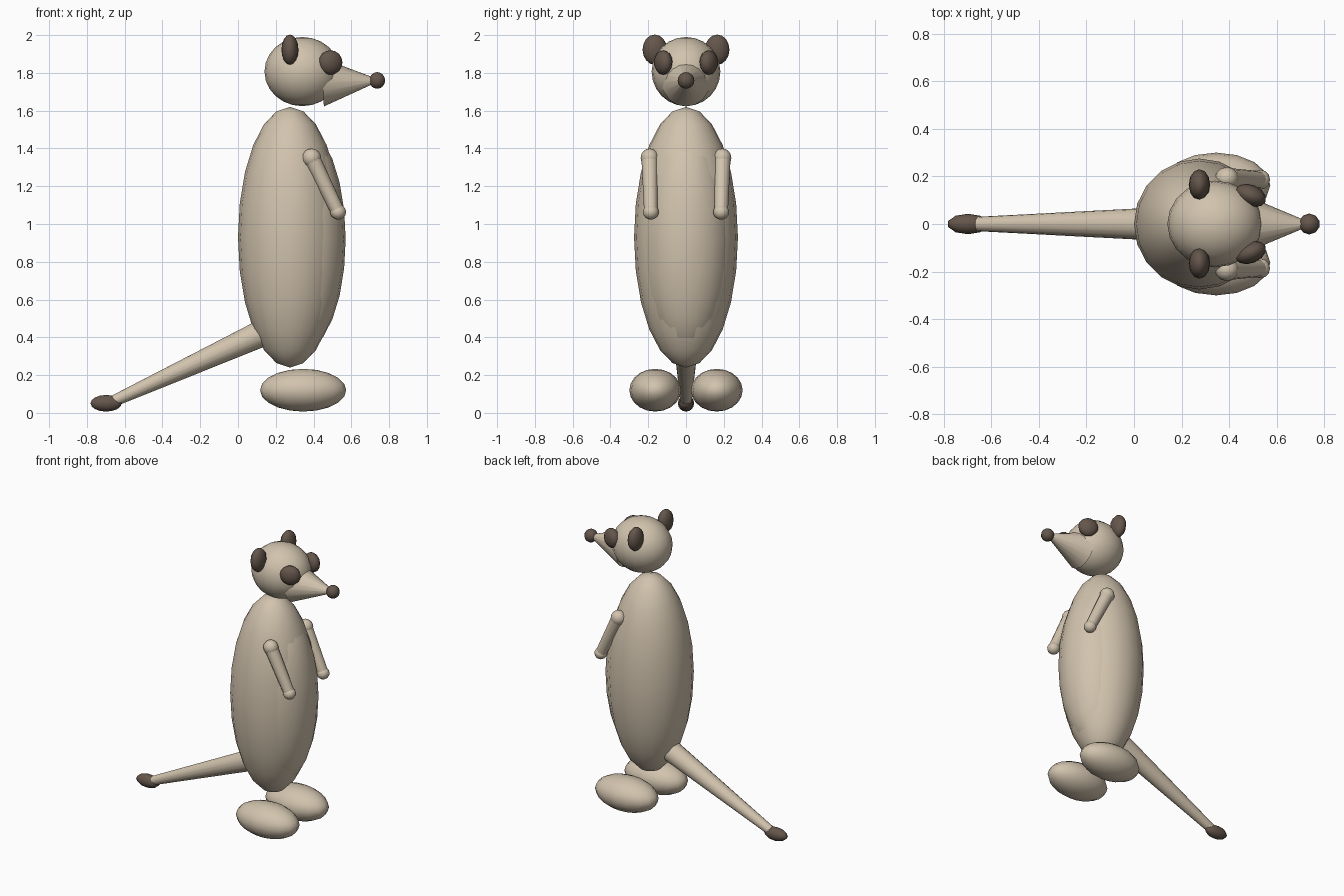
import bpy
from mathutils import Vector

if "Cube" in bpy.data.objects:
    bpy.data.objects.remove(bpy.data.objects["Cube"], do_unlink=True)


def material(name, color):
    m = bpy.data.materials.new(name)
    m.use_nodes = True
    m.diffuse_color = color
    m.node_tree.nodes["Principled BSDF"].inputs["Base Color"].default_value = color
    return m


tan = material("tan fur", (0.64, 0.545, 0.42, 1))
dark = material("dark brown fur", (0.127, 0.092, 0.071, 1))


def finish(name, mat, angle=1.0):
    ob = bpy.context.object
    ob.name = name
    ob.data.materials.append(mat)
    bpy.ops.object.shade_smooth_by_angle(angle=angle)
    return ob


def ellipsoid(name, loc, radii, mat, segs=20, rings=12, yaw=0):
    bpy.ops.mesh.primitive_uv_sphere_add(segments=segs, ring_count=rings, radius=1,
                                         location=loc, rotation=(0, 0, yaw))
    bpy.context.object.scale = radii
    return finish(name, mat)


def limb(name, start, end, r1, r2, mat, sides=16):
    a, b = Vector(start), Vector(end)
    d = b - a
    bpy.ops.mesh.primitive_cone_add(vertices=sides, radius1=r1, radius2=r2,
                                    depth=d.length, location=(a + b) / 2)
    bpy.context.object.rotation_euler = d.to_track_quat('Z', 'Y').to_euler()
    return finish(name, mat)


# Torso with a slightly proud belly
ellipsoid("body", (0.275, 0, 0.93), (0.275, 0.275, 0.69), tan)
ellipsoid("belly", (0.33, 0, 0.92), (0.24, 0.245, 0.6), tan)

# Head, snout and nose
ellipsoid("head", (0.34, 0, 1.807), (0.2, 0.182, 0.183), tan)
limb("snout", (0.45, 0, 1.75), (0.745, 0, 1.76), 0.128, 0.005, tan)
ellipsoid("nose", (0.737, 0, 1.76), (0.044, 0.044, 0.044), dark, 10, 8)

# Paired parts
for side, s in (("left", 1), ("right", -1)):
    ellipsoid(side + "_ear", (0.275, s * 0.165, 1.923), (0.045, 0.065, 0.08), dark, 12, 8)
    ellipsoid(side + "_eye_patch", (0.49, s * 0.12, 1.855), (0.068, 0.045, 0.065),
              dark, 12, 8, yaw=-s * 0.4)
    shoulder, hand = (0.39, s * 0.192, 1.35), (0.53, s * 0.186, 1.063)
    ellipsoid(side + "_shoulder", shoulder, (0.05, 0.048, 0.05), tan, 12, 8)
    limb(side + "_arm", shoulder, hand, 0.044, 0.036, tan, 12)
    ellipsoid(side + "_hand", hand, (0.042, 0.042, 0.04), tan, 12, 8)
    ellipsoid(side + "_foot", (0.345, s * 0.163, 0.12), (0.228, 0.137, 0.113), tan, 16, 10)

# Tail
limb("tail", (0.2, 0, 0.455), (-0.66, 0, 0.062), 0.075, 0.03, tan)
ellipsoid("tail_tip", (-0.698, 0, 0.051), (0.087, 0.043, 0.044), dark, 10, 8)
